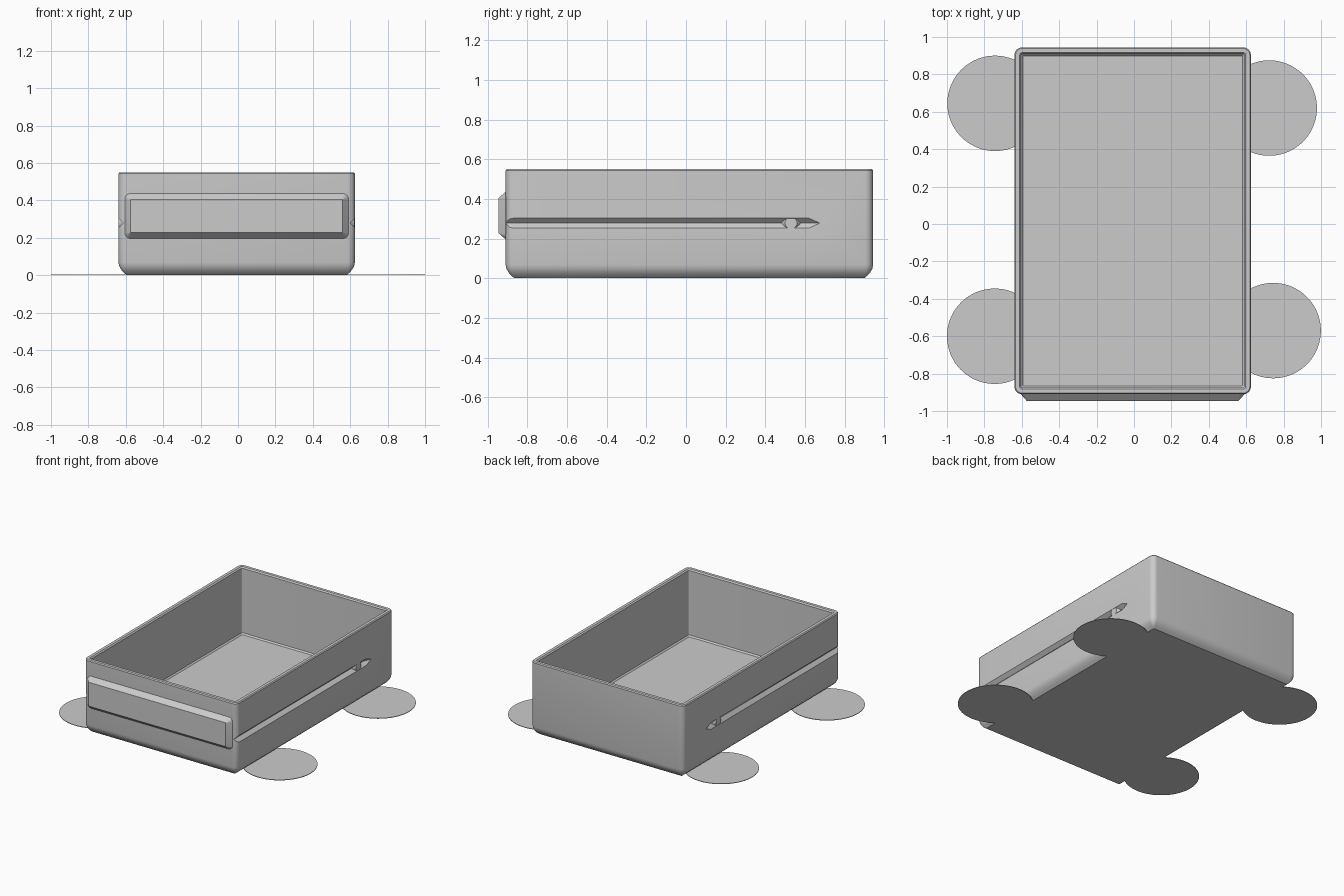
import bpy, bmesh, math
from mathutils import Matrix, Vector

cube = bpy.data.objects.get("Cube")
if cube:
    bpy.data.objects.remove(cube, do_unlink=True)

grey = bpy.data.materials.new("plain_grey")
grey.use_nodes = True
grey.diffuse_color = (0.6, 0.6, 0.6, 1)
grey.node_tree.nodes["Principled BSDF"].inputs["Base Color"].default_value = (0.6, 0.6, 0.6, 1)

CX, CY = -0.007, 0.017           # box centre
HX, HY, TOP = 0.632, 0.927, 0.55  # box half sizes and height
GROOVE_Z = 0.278


def make(name, bm, smooth=True):
    bmesh.ops.recalc_face_normals(bm, faces=bm.faces)
    mesh = bpy.data.meshes.new(name)
    bm.to_mesh(mesh)
    bm.free()
    mesh.materials.append(grey)
    obj = bpy.data.objects.new(name, mesh)
    bpy.context.collection.objects.link(obj)
    if smooth:
        shade(obj)
    return obj


def shade(obj):
    bpy.ops.object.select_all(action='DESELECT')
    obj.select_set(True)
    bpy.context.view_layer.objects.active = obj
    bpy.ops.object.shade_smooth_by_angle(angle=math.radians(30))


def rounded_rect(hx, hy, r, steps=6):
    """Outline of a rectangle with rounded corners."""
    pts = []
    for k, (sx, sy) in enumerate([(1, 1), (-1, 1), (-1, -1), (1, -1)]):
        for i in range(steps + 1):
            a = math.pi / 2 * (k + i / steps)
            pts.append((sx * (hx - r) + r * math.cos(a), sy * (hy - r) + r * math.sin(a)))
    return pts


def loft(rings, hx, hy):
    """Skin rings of (inset, height, corner radius), capped at both ends."""
    bm = bmesh.new()
    loops = [[bm.verts.new((x, y, z)) for x, y in rounded_rect(hx - d, hy - d, r)]
             for d, z, r in rings]
    for a, b in zip(loops, loops[1:]):
        for i in range(len(a)):
            j = (i + 1) % len(a)
            bm.faces.new((a[i], a[j], b[j], b[i]))
    bm.faces.new(loops[0])
    bm.faces.new(loops[-1])
    return bm


# Open box: rounded lower edge, softened rim, inner walls and floor
bm = loft([(0.045, 0, 0.004), (0.028, 0.014, 0.012), (0.014, 0.03, 0.026),
           (0.004, 0.048, 0.036), (0, 0.068, 0.04), (0, 0.543, 0.04),
           (0.006, TOP, 0.034), (0.028, TOP, 0.012), (0.036, 0.541, 0.006),
           (0.036, 0.06, 0.006), (0.045, 0.05, 0.003)], HX, HY)
bm.transform(Matrix.Translation((CX, CY, 0)))
box = make("drawer_box", bm, smooth=False)

# Pointed V grooves cut along both sides, open at the front
for side, label in ((1, "left"), (-1, "right")):
    wall = CX + side * HX
    bm = bmesh.new()
    for y in (-1.0, 0.62):
        for k in range(4):
            a = k * math.pi / 2
            bm.verts.new((wall + 0.025 * math.cos(a), y, GROOVE_Z + 0.025 * math.sin(a)))
    bm.verts.new((wall, 0.675, GROOVE_Z))
    bmesh.ops.convex_hull(bm, input=bm.verts)
    cutter = make(label + "_groove_cutter", bm, smooth=False)
    cutter.hide_render = True
    mod = box.modifiers.new("groove", 'BOOLEAN')
    mod.operation, mod.solver, mod.object = 'DIFFERENCE', 'EXACT', cutter
    bpy.context.view_layer.objects.active = box
    bpy.ops.object.modifier_apply(modifier=mod.name)
    bpy.data.objects.remove(cutter, do_unlink=True)

    # Detent bump that interrupts the groove
    bm = bmesh.new()
    bmesh.ops.create_cone(bm, cap_ends=True, segments=32, radius1=0.05, radius2=0.03, depth=0.025)
    turn = Vector((0, 0, 1)).rotation_difference(Vector((side, 0, 0))).to_matrix().to_4x4()
    bm.transform(Matrix.Translation((wall - side * 0.0135, 0.53, GROOVE_Z)) @ turn)
    make(label + "_detent", bm)
shade(box)

# Raised front plate with bevelled border
bm = loft([(0, -0.01, 0.03), (0, 0, 0.03), (0.031, 0.035, 0.002)], 0.598, 0.12)
bm.transform(Matrix.Translation((CX, CY - HY, 0.316)) @ Matrix.Rotation(math.pi / 2, 4, 'X'))
make("front_plate", bm)

# Thin round pads under the corners
for name, x, y in (("back_right_pad", -0.743, 0.645), ("back_left_pad", 0.723, 0.62),
                   ("front_right_pad", -0.745, -0.6), ("front_left_pad", 0.744, -0.57)):
    bm = bmesh.new()
    bmesh.ops.create_cone(bm, cap_ends=True, segments=96, radius1=0.255, radius2=0.255, depth=0.004)
    bm.transform(Matrix.Translation((x, y, 0.002)))
    make(name, bm)
